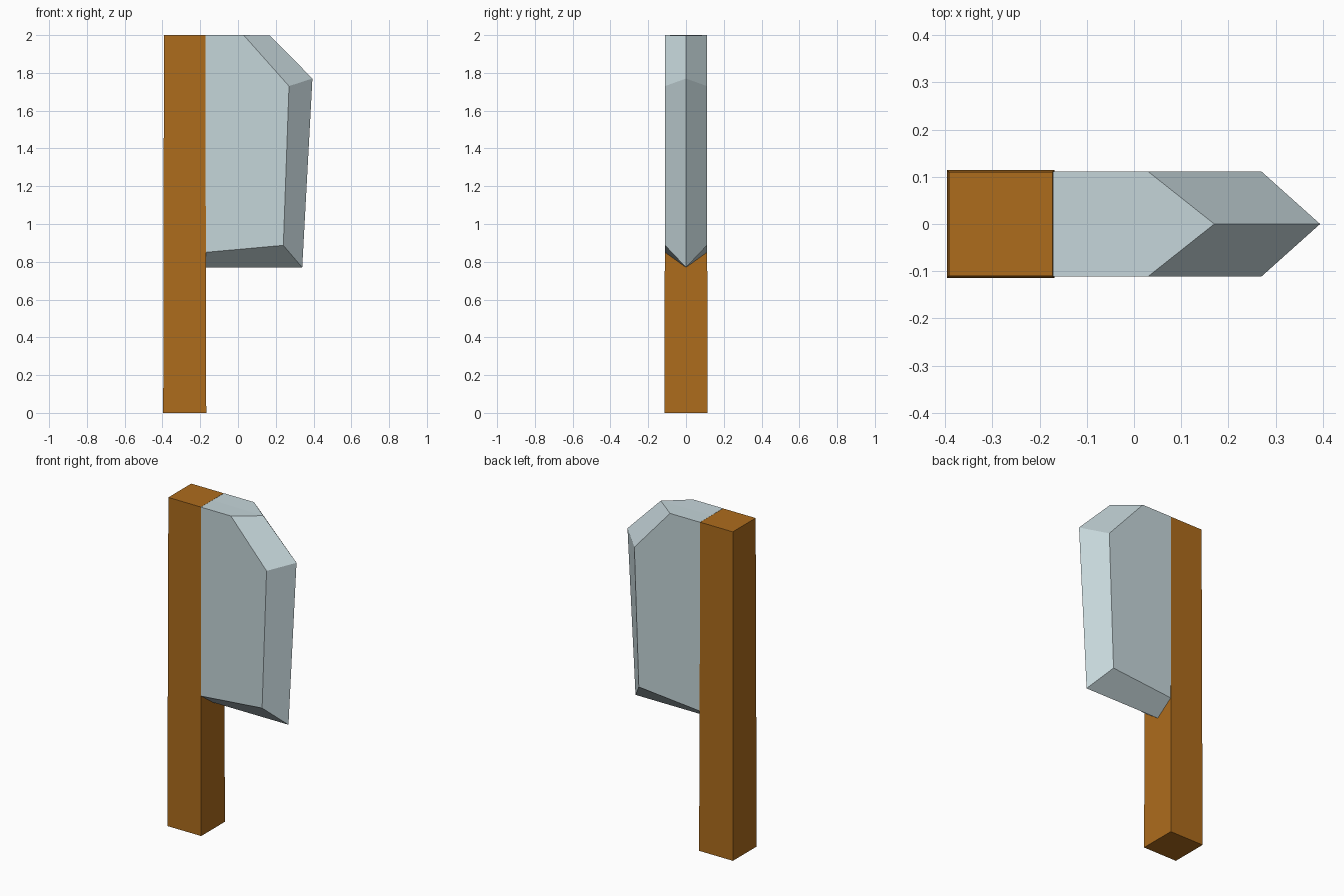
import bpy, bmesh

if "Cube" in bpy.data.objects:
    bpy.data.objects.remove(bpy.data.objects["Cube"])


def make_object(name, color, build):
    bm = bmesh.new()
    build(bm)
    bmesh.ops.recalc_face_normals(bm, faces=bm.faces)
    mesh = bpy.data.meshes.new(name)
    bm.to_mesh(mesh)
    bm.free()
    mat = bpy.data.materials.new(name + "_colour")
    mat.diffuse_color = color
    mat.use_nodes = True
    mat.node_tree.nodes["Principled BSDF"].inputs["Base Color"].default_value = mat.diffuse_color
    mesh.materials.append(mat)
    obj = bpy.data.objects.new(name, mesh)
    bpy.context.collection.objects.link(obj)
    return obj


def bridge(bm, a, b, closed=True):
    n = len(a)
    for i in range(n if closed else n - 1):
        j = (i + 1) % n
        bm.faces.new((a[i], a[j], b[j], b[i]))


# Handle: square post, very slightly narrower at the top
def build_handle(bm):
    rings = []
    for z, x0, x1, y in ((0, -0.396, -0.168, 0.114), (2, -0.392, -0.173, 0.110)):
        rings.append([bm.verts.new(p) for p in
                      ((x0, -y, z), (x1, -y, z), (x1, y, z), (x0, y, z))])
    bridge(bm, *rings)
    for ring in rings:
        bm.faces.new(ring)


# Blade: flat cheeks bevelled to a central cutting edge
CHEEK = [(-0.172, 2.0), (0.03, 2.0), (0.27, 1.73), (0.24, 0.887), (-0.172, 0.85)]
EDGE = [(-0.172, 2.0), (0.17, 1.997), (0.394, 1.77), (0.34, 0.77), (-0.172, 0.77)]


def build_blade(bm):
    edge = [bm.verts.new((x, 0, z)) for x, z in EDGE]
    for y in (-0.111, 0.111):
        cheek = [bm.verts.new((x, y, z)) for x, z in CHEEK]
        bm.faces.new(cheek)
        bridge(bm, cheek, edge)


make_object("handle", (0.42, 0.15, 0.012, 1), build_handle)
make_object("blade", (0.56, 0.67, 0.70, 1), build_blade)
